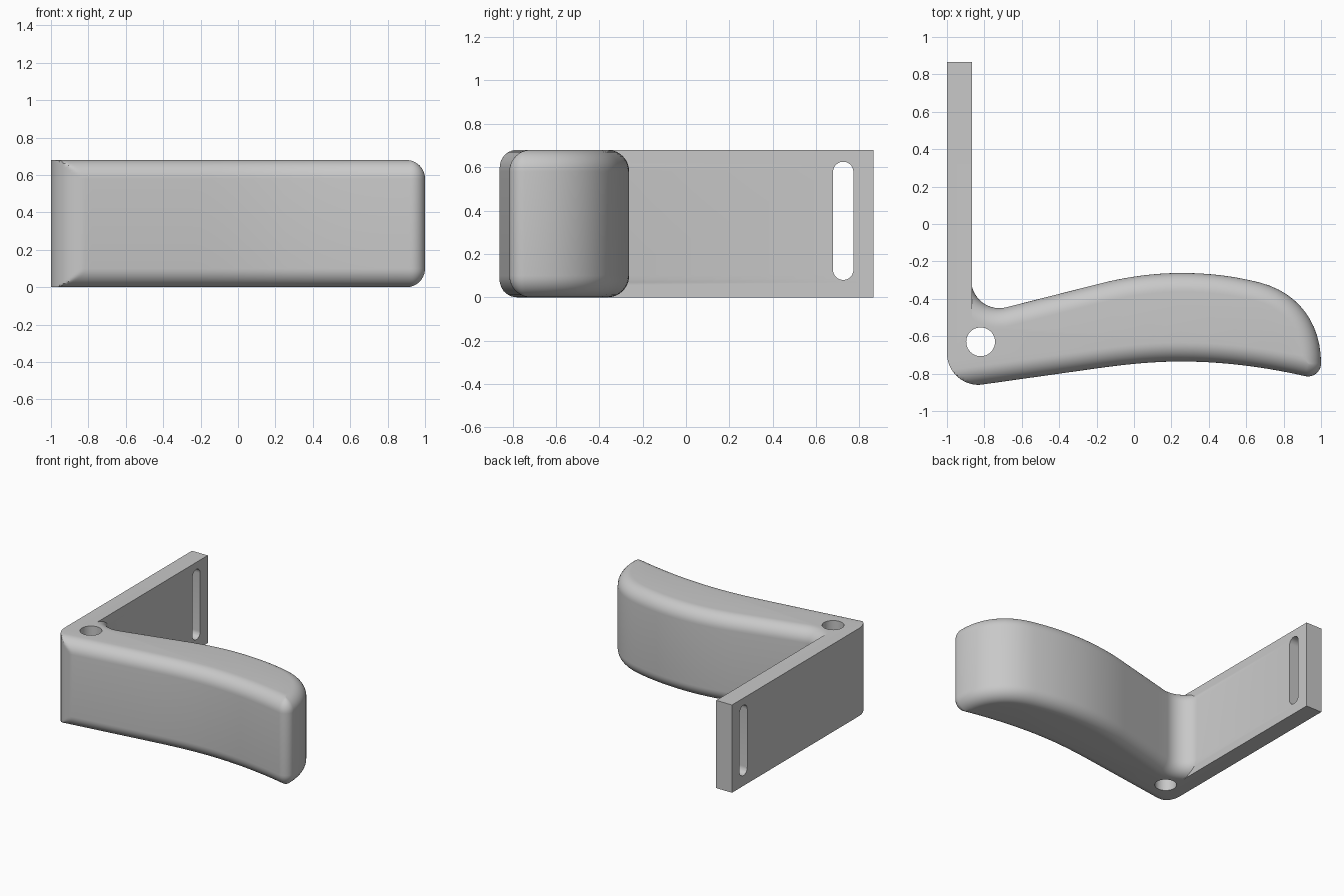
import bpy, bmesh, math
from mathutils import Vector
from mathutils.geometry import interpolate_bezier

HEIGHT = 0.68
FILLET = 0.1
PLATE_IN, PLATE_END = -0.865, 0.865
STEPS = 10

cube = bpy.data.objects.get("Cube")
if cube:
    bpy.data.objects.remove(cube, do_unlink=True)

grey = bpy.data.materials.new("plain_grey")
grey.use_nodes = True
grey.diffuse_color = (0.58, 0.58, 0.58, 1)
grey.node_tree.nodes["Principled BSDF"].inputs["Base Color"].default_value = grey.diffuse_color


def polar(center, radius, degrees):
    a = math.radians(degrees)
    return Vector(center) + radius * Vector((math.cos(a), math.sin(a)))


def span(start, end, count):
    return [start + (end - start) * i / (count - 1) for i in range(count)]


def curve(*points, count=13):
    return [p.to_2d() for p in interpolate_bezier(*[Vector(p).to_3d() for p in points], count)]


def inset(path, d):
    """Shift a path to its left by d."""
    result = []
    for i, p in enumerate(path):
        before = (p - path[i - 1]).normalized() if i else Vector((0, 0))
        after = (path[i + 1] - p).normalized() if i < len(path) - 1 else Vector((0, 0))
        t = (before + after).normalized()
        result.append(p + Vector((-t.y, t.x)) * d)
    return result


def object_from(bm, name):
    bmesh.ops.recalc_face_normals(bm, faces=bm.faces)
    mesh = bpy.data.meshes.new(name)
    bm.to_mesh(mesh)
    bm.free()
    mesh.materials.append(grey)
    ob = bpy.data.objects.new(name, mesh)
    bpy.context.collection.objects.link(ob)
    return ob


# Front and back edges of the curved grip
def front_line(x):
    return -0.858 + 0.141 * (x + 0.81)


front = [Vector((x, front_line(x))) for x in span(-0.78, -0.26, 5)]
front += curve((-0.2, -0.772), (-0.05, -0.751), (0.1, -0.735), (0.25, -0.735))
front += curve((0.25, -0.735), (0.48, -0.735), (0.7, -0.765), (0.915, -0.813), count=11)[1:]

back = curve((1, -0.745), (1, -0.53), (0.88, -0.37), (0.68, -0.315))
back += curve((0.68, -0.315), (0.53, -0.277), (0.4, -0.262), (0.25, -0.262))[1:]
back += curve((0.25, -0.262), (0.1, -0.262), (-0.05, -0.285), (-0.18, -0.318))[1:]
line_end = polar((-0.72, -0.3), 0.15, 284)
back += [back[-1].lerp(line_end, t) for t in (0.25, 0.5, 0.75, 1)]


def outline(d):
    """Outline of one level, with the grip edges drawn in by d."""
    ring = [Vector((-1, PLATE_END))]
    # outer corner, where the grip rounding runs out
    for a in span(180, 275, 25):
        p = polar((-0.83, -0.69), 0.17, a)
        ring.append(Vector((p.x, max(p.y, front_line(p.x) + d * 1.01))))
    ring += inset(front, d)[:-1]
    # grip tip
    tip, r, a0 = (0.93, -0.745), 0.07, -102.6
    for a in span(a0, 0, 11):
        if d < r:
            ring.append(polar(tip, r - d, a))
        else:
            ring.append(polar(tip, (r - d) / math.cos(math.radians(a0 / 2)), a0 / 2))
    ring += inset(back, d)[1:-1]
    # inner concave corner, ending on the plate
    radius = 0.15 + d
    start = 360 - math.degrees(math.acos((PLATE_IN + 0.72) / radius))
    ring += [polar((-0.72, -0.3), radius, a) for a in span(284, start, 13)]
    ring.append(Vector((PLATE_IN, PLATE_END)))
    return ring


# Plate and grip in one piece, stacked from levels
levels = []
for i in range(STEPS + 1):
    a = math.pi / 2 * (1 - i / STEPS)
    levels.append((FILLET * (1 - math.sin(a)), FILLET * (1 - math.cos(a))))
levels += [(HEIGHT - z, d) for z, d in reversed(levels)]

bm = bmesh.new()
rings = [[bm.verts.new((p.x, p.y, z)) for p in outline(d)] for z, d in levels]
for low, high in zip(rings, rings[1:]):
    for i in range(len(low)):
        bm.faces.new((low[i - 1], low[i], high[i], high[i - 1]))
bm.faces.new(rings[0][::-1])
bm.faces.new(rings[-1])
bmesh.ops.remove_doubles(bm, verts=bm.verts, dist=0.0001)
handle = object_from(bm, "angled_handle")


def prism(name, profile, direction):
    """Cutter made by pushing a closed profile along a direction."""
    bm = bmesh.new()
    face = bm.faces.new([bm.verts.new(p) for p in profile])
    moved = bmesh.ops.extrude_face_region(bm, geom=[face])["geom"]
    bmesh.ops.translate(bm, verts=[v for v in moved if isinstance(v, bmesh.types.BMVert)], vec=direction)
    bmesh.ops.remove_doubles(bm, verts=bm.verts, dist=0.0001)
    if len([f for f in bm.faces if len(f.verts) > 4]) < 2:
        bmesh.ops.holes_fill(bm, edges=bm.edges)
    return object_from(bm, name)


# Pin hole through the corner, slot through the plate end
hole = [polar((-0.82, -0.63), 0.077, a).to_3d() - Vector((0, 0, 0.1)) for a in range(0, 360, 9)]
slot = [polar((0.725, 0.578), 0.047, a) for a in range(0, 181, 12)]
slot += [polar((0.725, 0.127), 0.047, a) for a in range(180, 361, 12)]
cutters = [
    prism("pin_hole_cutter", hole, (0, 0, 1)),
    prism("slot_cutter", [(-1.1, p.x, p.y) for p in slot], (0.4, 0, 0)),
]
bpy.context.view_layer.objects.active = handle
for cutter in cutters:
    mod = handle.modifiers.new(cutter.name, "BOOLEAN")
    mod.operation = "DIFFERENCE"
    mod.solver = "EXACT"
    mod.object = cutter
    bpy.ops.object.modifier_apply(modifier=mod.name)
    bpy.data.objects.remove(cutter, do_unlink=True)

bpy.ops.object.select_all(action="DESELECT")
handle.select_set(True)
bpy.ops.object.shade_smooth_by_angle(angle=math.radians(30))
